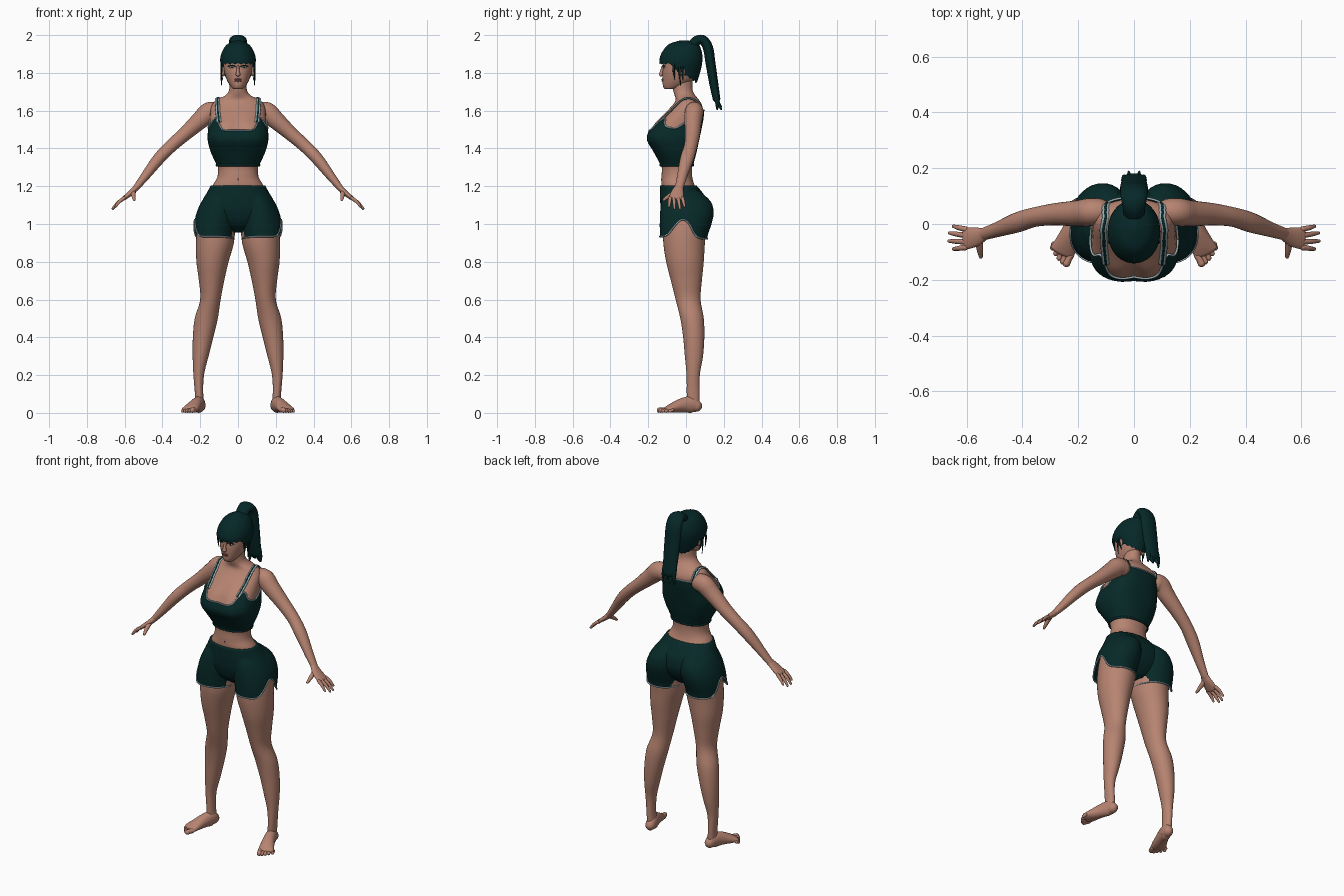
import bpy, bmesh
from math import sin, cos, pi, tau, exp, copysign
from mathutils import Vector
from mathutils.bvhtree import BVHTree

if "Cube" in bpy.data.objects:
    bpy.data.objects.remove(bpy.data.objects["Cube"], do_unlink=True)


def material(name, rgb):
    m = bpy.data.materials.new(name)
    m.use_nodes = True
    m.diffuse_color = (*rgb, 1)
    m.node_tree.nodes["Principled BSDF"].inputs["Base Color"].default_value = (*rgb, 1)
    return m


SKIN = material("warm_skin", (0.47, 0.23, 0.165))
HAIR = material("dark_teal_hair", (0.002, 0.021, 0.021))
CLOTH = material("dark_teal_cloth", (0.002, 0.022, 0.021))
TRIM = material("pale_grey_trim", (0.33, 0.42, 0.45))
LIPS = material("rosy_brown_lips", (0.27, 0.09, 0.075))
WHITE = material("eye_white", (0.75, 0.75, 0.72))
SIDES = 40


def spline(rows, n=8):
    """Catmull-Rom interpolation of tuples."""
    out = []
    for i in range(len(rows) - 1):
        a, b, c, d = (rows[max(0, min(len(rows) - 1, i + k))] for k in (-1, 0, 1, 2))
        for j in range(n):
            t = j / n
            out.append([q + t / 2 * (r - p + t * (2 * p - 5 * q + 4 * r - s + t * (3 * (q - r) + s - p)))
                        for p, q, r, s in zip(a, b, c, d)])
    return out + [list(rows[-1])]


def make(name, rings, mat, mirror=False, cap=True):
    """Skin a list of equal rings of points into one smooth object."""
    bm = bmesh.new()
    loops = [[bm.verts.new(p) for p in ring] for ring in rings]
    n = len(loops[0])
    for a, b in zip(loops, loops[1:]):
        for j in range(n):
            bm.faces.new((a[j], a[(j + 1) % n], b[(j + 1) % n], b[j]))
    if cap:
        bm.faces.new(loops[0][::-1])
        bm.faces.new(loops[-1])
        bmesh.ops.recalc_face_normals(bm, faces=bm.faces)
    me = bpy.data.meshes.new(name)
    bm.to_mesh(me)
    bm.free()
    me.materials.append(mat)
    me.shade_smooth()
    ob = bpy.data.objects.new(name, me)
    bpy.context.collection.objects.link(ob)
    if mirror:
        ob.modifiers.new("Mirror", 'MIRROR').use_mirror_merge = False
    return ob


def surf(dense, a, z, off=0.0, dip=0.0):
    """Point at angle a and height z on a body of rows (z, cx, w, front, back, power)."""
    k = 0
    while k < len(dense) - 2 and dense[k + 1][0] < z:
        k += 1
    p, q = dense[k], dense[k + 1]
    t = max(0, min(1, (z - p[0]) / (q[0] - p[0])))
    _, cx, w, yf, yb, e = [u + (v - u) * t for u, v in zip(p, q)]
    c, s = cos(a), sin(a)
    x = (w + off) * copysign(abs(c) ** (2 / e), c)
    y = (yf + yb) / 2 + ((yb - yf) / 2 + off) * copysign(abs(s) ** (2 / e), s)
    if s < 0:
        y += dip * exp(-(x / 0.025) ** 2 - ((z - 1.5) / 0.06) ** 2)
    return Vector((cx + x, y, z))


def wrap(name, dense, mat, lo, hi, off=0.0, dip=0.0, steps=40, mirror=False, cap=True):
    """Surface between two height limits, each a function of angle."""
    angles = [tau * j / SIDES for j in range(SIDES)]
    rings = [[surf(dense, a, lo(a) + (hi(a) - lo(a)) * i / steps, off, dip) for a in angles]
             for i in range(steps + 1)]
    return make(name, rings, mat, mirror, cap)


def limb(name, pts, mat, side=(0, 1, 0), mirror=False, n=14, fine=6):
    """Elliptical tube through (x, y, z, side radius, other radius) with rounded ends."""
    d = spline(pts, fine)
    P = [Vector(r[:3]) for r in d]
    rings = []

    def ring(c, t, ra, rb):
        u = (Vector(side) - t * t.dot(Vector(side))).normalized()
        v = t.cross(u)
        rings.append([c + u * ra * cos(tau * j / n) + v * rb * sin(tau * j / n) for j in range(n)])

    last = len(d) - 1
    for i, r in enumerate(d):
        t = (P[min(i + 1, last)] - P[max(i - 1, 0)]).normalized()
        ra, rb = r[3:]
        m = min(ra, rb)
        if i == 0:
            for o, k in ((0.8, 0.3), (0.5, 0.75)):
                ring(P[i] - t * m * o, t, ra * k, rb * k)
        ring(P[i], t, ra, rb)
        if i == last:
            for o, k in ((0.5, 0.75), (0.8, 0.3)):
                ring(P[i] + t * m * o, t, ra * k, rb * k)
    return make(name, rings, mat, mirror)


def piping(name, dense, edge, off, mirror=False, dip=0.0):
    """Closed thin trim cord following an edge on a body."""
    path = [surf(dense, tau * i / 80, edge(tau * i / 80), off, dip) for i in range(81)]
    limb(name, [(*p, 0.0045, 0.0045) for p in path], TRIM, (0, 0, 1), mirror, 6, 1)


def blob(name, loc, size, mat, mirror=False):
    rings = [[Vector(loc) + Vector((size[0] * sin(f) * cos(a), size[1] * sin(f) * sin(a), -size[2] * cos(f)))
              for a in (tau * j / 16 for j in range(16))] for f in (pi * (i + 0.2) / 10.4 for i in range(11))]
    return make(name, rings, mat, mirror)


def level(z):
    return lambda a: z


# torso and neck
torso = spline([(1.12, 0, .16, -.115, .09, 2.2), (1.2, 0, .136, -.13, .048, 2.2), (1.25, 0, .109, -.13, .033, 2.1),
                (1.31, 0, .108, -.13, .033, 2.2), (1.38, 0, .138, -.165, .05, 2.5), (1.45, 0, .155, -.203, .065, 2.8),
                (1.52, 0, .15, -.178, .08, 2.5), (1.57, 0, .148, -.13, .088, 2.3), (1.62, 0, .142, -.08, .088, 2.2),
                (1.655, 0, .118, -.055, .07, 2.1), (1.68, 0, .068, -.06, .05, 2), (1.71, 0, .047, -.068, .035, 2),
                (1.77, 0, .045, -.07, .035, 2)])
body = wrap("torso", torso, SKIN, level(1.12), level(1.77), dip=0.025, steps=56)
blob("navel", (0, -.1285, 1.235), (.004, .004, .007), LIPS)


# cropped top with scooped neckline
def neckline(a):
    if sin(a) < 0:
        return 1.495 + 0.065 * exp(-((abs(cos(a)) - 0.74) / 0.2) ** 2)
    return 1.507 + 0.095 * min(1, sin(a) * 1.5)


wrap("cropped_top", torso, CLOTH, level(1.305), neckline, 0.006, 0.008, 28, cap=False)
limb("top_hem", [(*surf(torso, tau * i / 60, 1.312, .006), .007, .004) for i in range(61)],
     CLOTH, (0, 0, 1), n=8, fine=1)
piping("neckline_trim", torso, neckline, 0.006, dip=0.008)

# shoulder straps laid on the torso
tree = BVHTree.FromPolygons([v.co for v in body.data.vertices], [p.vertices[:] for p in body.data.polygons])
strap = []
for p in spline([(.104, -.15, 1.545), (.112, -.1, 1.6), (.115, -.04, 1.655), (.114, .03, 1.69),
                 (.112, .08, 1.65), (.105, .1, 1.59)], 5):
    co, nor, *_ = tree.find_nearest(Vector(p))
    strap.append(co + nor * 0.004)
for name, mat, w, t in (("strap_edging", TRIM, .013, .004), ("strap_centre", CLOTH, .006, .006)):
    limb(name, [(*p, w, t) for p in strap], mat, (1, 0, 0), True, 10, 1)

# legs
leg = spline([(.02, .2, .026, .005, .07, 2), (.1, .206, .022, .004, .072, 2), (.2, .208, .028, .003, .073, 2),
              (.3, .198, .042, -.006, .09, 2), (.4, .185, .054, -.015, .097, 2), (.5, .168, .061, -.03, .094, 2),
              (.6, .146, .054, -.055, .077, 2), (.7, .14, .067, -.08, .084, 2), (.8, .135, .085, -.105, .094, 2),
              (.9, .122, .1, -.12, .1, 2), (1, .115, .1, -.12, .11, 2), (1.1, .105, .085, -.11, .1, 2)])
wrap("legs", leg, SKIN, level(.02), level(1.1), steps=60, mirror=True)

# feet and toes
limb("feet", [(.199, .062, .034, .027, .03), (.205, .03, .044, .031, .044), (.222, -.02, .04, .034, .038),
              (.243, -.07, .027, .041, .026), (.257, -.1, .018, .045, .016)], SKIN, (1, .3, 0), True, 20)
for i in range(5):
    f = i / 4
    r = .014 - .005 * f ** .5
    base = Vector((.228 + .06 * f, -.112 + .042 * f, .016))
    tip = Vector((.243 + .05 * f, -.143 + .056 * f ** 1.5, r))
    limb("toe", [(*base, r, r), (*base.lerp(tip, .5), r * .9, r), (*tip, r, r)], SKIN, (1, 0, 0), True, 10, 4)

# shorts: hips plus two flared legs with side slits
hips = spline([(.955, 0, .05, -.05, .05, 2), (1, 0, .15, -.105, .095, 2.2), (1.06, 0, .2, -.13, .122, 2.3),
               (1.12, 0, .19, -.137, .115, 2.3), (1.16, 0, .168, -.138, .092, 2.2), (1.205, 0, .143, -.137, .055, 2.2)])
wrap("shorts_hips", hips, CLOTH, level(.955), level(1.205), steps=24)
cuffs = spline([(.88, .129, .106, -.136, .108, 2.1), (.94, .129, .106, -.138, .115, 2.1),
                (1, .123, .109, -.139, .135, 2.1), (1.06, .112, .107, -.137, .146, 2.1),
                (1.12, .1, .092, -.13, .13, 2), (1.18, .08, .065, -.11, .065, 2)])


def cuff_edge(a):
    d = (a + pi) % tau - pi + 0.1
    return 0.922 + 0.1 * exp(-(d / 0.45) ** 2) + 0.012 * max(0, -sin(a))


wrap("shorts_legs", cuffs, CLOTH, cuff_edge, level(1.18), steps=26, mirror=True, cap=False)
piping("shorts_trim", cuffs, cuff_edge, 0.001, True)

# arms
limb("arms", [(.115, .045, 1.595, .046, .05), (.155, .043, 1.59, .05, .054), (.2, .038, 1.55, .047, .048),
              (.28, .035, 1.478, .04, .038), (.355, .025, 1.412, .035, .034), (.42, .005, 1.345, .036, .032),
              (.49, -.02, 1.255, .027, .024), (.545, -.038, 1.185, .022, .016)], SKIN, (0, 1, 0), True, 22)

# hands: palm, four fingers and thumb
limb("palms", [(.535, -.036, 1.197, .022, .016), (.565, -.046, 1.167, .034, .015),
               (.605, -.052, 1.135, .04, .011)], SKIN, (0, 1, 0), True, 18)
for base_y, tip in ((-.019, (.648, -.008, 1.093)), (-.041, (.662, -.032, 1.08)),
                    (-.064, (.664, -.061, 1.082)), (-.084, (.648, -.09, 1.092))):
    a, b = Vector((.602, base_y, 1.138)), Vector(tip)
    limb("finger", [(*a, .01, .01), (*(a.lerp(b, .5) + Vector((.003, 0, .003))), .009, .009), (*b, .006, .006)],
         SKIN, (0, 1, 0), True, 10, 4)
limb("thumb", [(.555, -.06, 1.17, .014, .013), (.553, -.092, 1.147, .011, .011), (.549, -.118, 1.127, .007, .007)],
     SKIN, (1, 0, 0), True, 10, 5)

# head
skull = spline([(1.715, 0, .026, -.113, -.06, 2), (1.73, 0, .04, -.122, -.01, 2), (1.76, 0, .058, -.124, .035, 2.1),
                (1.8, 0, .071, -.124, .055, 2.2), (1.84, 0, .077, -.121, .065, 2.2), (1.88, 0, .078, -.118, .068, 2.1),
                (1.92, 0, .065, -.1, .06, 2)])
wrap("head", skull, SKIN, level(1.715), level(1.92), steps=30)
limb("nose", [(0, -.121, 1.835, .007, .007), (0, -.128, 1.81, .008, .009), (0, -.132, 1.79, .013, .011)],
     SKIN, (1, 0, 0), n=12)
blob("ears", (.078, -.02, 1.808), (.01, .017, .026), SKIN, True)
for z in (1.758, 1.765):
    blob("lip", (0, -.1235, z), (.02, .006, .005), LIPS)
eye = Vector((.032, surf(skull, -1.18, 1.832).y, 1.83))
blob("eye_whites", eye, (.015, .005, .005), WHITE, True)
blob("irises", eye - Vector((0, .0035, 0)), (.005, .003, .005), HAIR, True)
limb("upper_lashes", [(.014, -.122, 1.834, .003, .003), (.032, -.123, 1.839, .003, .003),
                      (.052, -.113, 1.835, .003, .003)], HAIR, (0, 0, 1), True, 8)

# hair cap with fringe
hair = spline([(1.74, 0, .056, -.09, .055, 2), (1.8, 0, .08, -.122, .074, 2.1), (1.85, 0, .093, -.14, .085, 2.1),
               (1.89, 0, .092, -.136, .087, 2), (1.93, 0, .075, -.113, .078, 2), (1.955, 0, .052, -.085, .06, 2),
               (1.972, 0, .012, -.03, .01, 2)])


def hairline(a):
    s = sin(a)
    edge = 1.848 if s < -.45 else 1.8 + .048 * max(0, -s / .45) ** 2 - .055 * max(0, s)
    return edge + .004 * cos(a * 20)


wrap("hair_cap", hair, HAIR, hairline, level(1.972), steps=30, cap=False)
blob("hair_crown", (0, -.012, 1.945), (.045, .055, .027), HAIR)
for x, y, z in ((.087, -.065, 1.765), (.088, -.035, 1.735), (.08, -.02, 1.76)):
    limb("side_lock", [(.084, y, 1.86, .007, .005), (.089, y, 1.81, .006, .004), (x, y + .006, z, .002, .002)],
         HAIR, (0, 1, 0), True, 8)

# ponytail with loose ends
limb("ponytail", [(0, .035, 1.945, .038, .03), (0, .06, 1.972, .04, .026), (0, .092, 1.972, .047, .026),
                  (0, .117, 1.93, .05, .027), (0, .13, 1.85, .05, .026), (0, .146, 1.75, .047, .024),
                  (0, .162, 1.66, .042, .02)], HAIR, (1, 0, 0), n=24)
for i in range(5):
    x = -.034 + .017 * i
    limb("ponytail_tip", [(x, .155, 1.7, .012, .014), (x, .165, 1.65, .011, .013),
                          (x * 1.1, .165 + .022 * (i % 2), 1.607 + .012 * (i % 3), .004, .005)], HAIR, (1, 0, 0), n=10)
